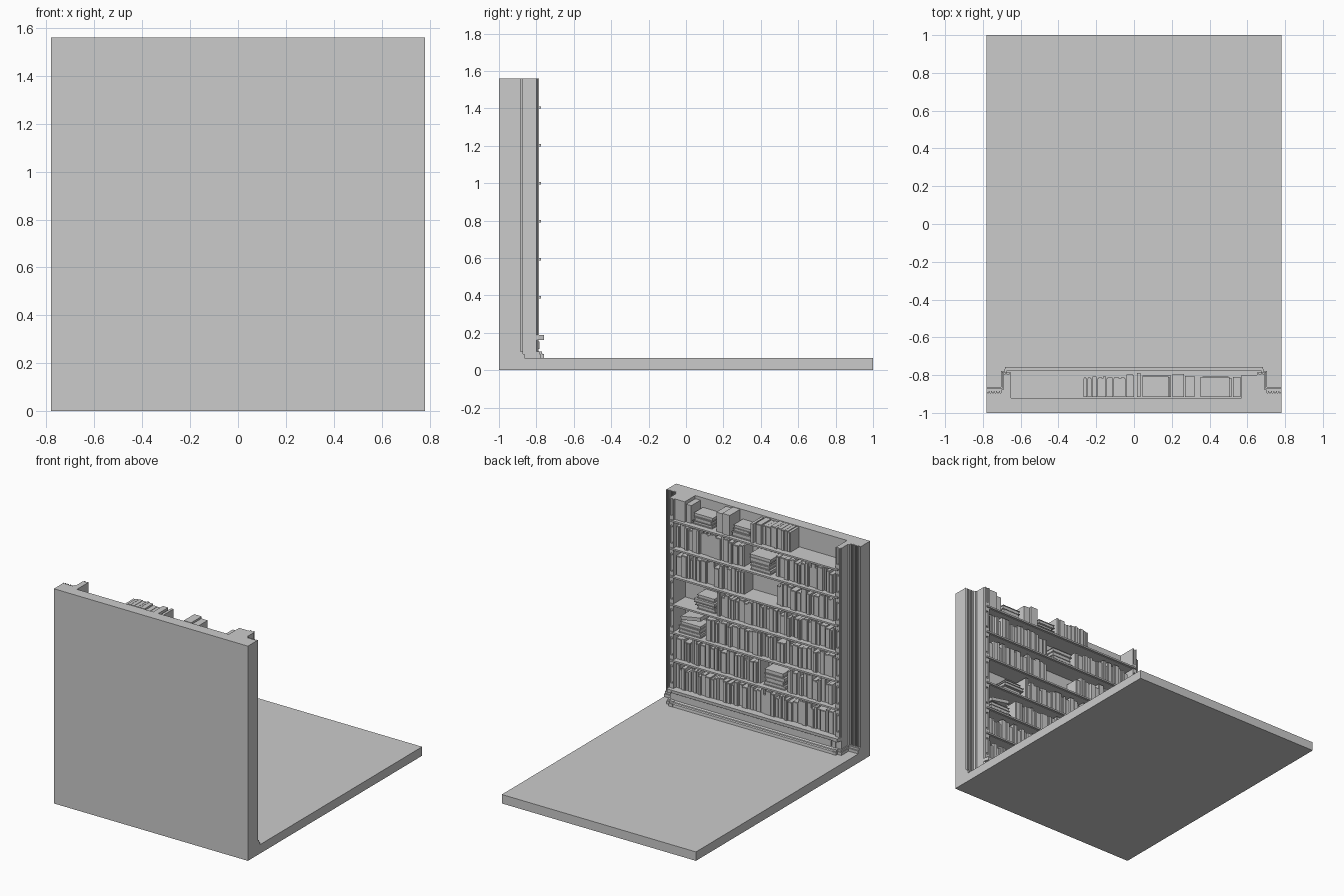
import bpy, math, random
from mathutils import Matrix, Vector

if "Cube" in bpy.data.objects:
    bpy.data.objects.remove(bpy.data.objects["Cube"])

random.seed(7)


def mesh_object(name, verts, faces):
    me = bpy.data.meshes.new(name)
    me.from_pydata(verts, [], faces)
    me.update()
    ob = bpy.data.objects.new(name, me)
    bpy.context.collection.objects.link(ob)
    return ob


def boxes(name, items):
    """One object from boxes (x0, x1, y0, y1, z0, z1[, tilt about y])."""
    verts, faces = [], []
    for it in items:
        x0, x1, y0, y1, z0, z1 = it[:6]
        tilt = Matrix.Rotation(it[6] if len(it) > 6 else 0, 3, 'Y')
        c = Vector(((x0 + x1) / 2, (y0 + y1) / 2, (z0 + z1) / 2))
        n = len(verts)
        for x, y, z in [(x0, y0, z0), (x1, y0, z0), (x1, y1, z0), (x0, y1, z0),
                        (x0, y0, z1), (x1, y0, z1), (x1, y1, z1), (x0, y1, z1)]:
            verts.append(c + tilt @ (Vector((x, y, z)) - c))
        faces += [tuple(n + i for i in f) for f in
                  [(3, 2, 1, 0), (4, 5, 6, 7), (0, 1, 5, 4), (1, 2, 6, 5), (2, 3, 7, 6), (3, 0, 4, 7)]]
    return mesh_object(name, verts, faces)


def prism(name, pts, place, a, b):
    """Extrude a counter-clockwise outline from a to b; place maps (u, v, w) to xyz."""
    n = len(pts)
    verts = [place(u, v, w) for w in (a, b) for u, v in pts]
    faces = [tuple(reversed(range(n))), tuple(range(n, 2 * n))]
    faces += [(i, (i + 1) % n, n + (i + 1) % n, n + i) for i in range(n)]
    return mesh_object(name, verts, faces)


def along_x(u, v, w):
    return (w, u, v)


def mirror_x(ob):
    ob.modifiers.new("mirror", 'MIRROR')


W, TOP, FLOOR = 0.78, 1.56, 0.065
BACK, FACE, IN, OUT = -0.92, -0.795, 0.65, 0.69

# L-shaped floor and back wall
prism("floor_and_back_wall", [(-1, 0), (1, 0), (1, FLOOR), (BACK, FLOOR), (BACK, TOP), (-1, TOP)],
      along_x, -W, W)

# Fluted side wall strip with bookcase side, as one plan outline
plan = [(IN, BACK), (W, BACK), (W, -0.885)]
flutes = 6
step = (W - 0.70) / flutes
for i in range(flutes):
    x = W - i * step
    plan += [(x - step * .15, -0.885), (x - step * .3, -0.895),
             (x - step * .7, -0.895), (x - step * .85, -0.885)]
plan += [(0.70, -0.875), (OUT, -0.875), (OUT, -0.80), (0.682, FACE), (IN, FACE)]
mirror_x(prism("side_wall", plan, lambda u, v, w: (u, v, w), FLOOR, TOP))

# Shelf boards with a nosing that runs over the side posts
levels = [0.187 + 0.203 * i for i in range(7)]
boards = []
for z in levels[1:]:
    boards += [(-IN, IN, BACK, -0.788, z - 0.009, z + 0.006),
               (-0.675, 0.675, -0.80, -0.775, z - 0.006, z + 0.006)]
boxes("shelves", boards)

# Panelled frames on the front of the side posts
frame = [(IN, 0.658, FACE, -0.786, 0.187, TOP), (0.676, 0.684, FACE, -0.786, 0.187, TOP)]
for i, z in enumerate(levels):
    z1 = min(z + 0.203, TOP)
    frame += [(0.657, 0.677, FACE, -0.786, z, z + 0.035)]
    if i < 6:
        frame += [(0.657, 0.677, FACE, -0.786, z1 - 0.035, z1),
                  (0.661, 0.673, FACE, -0.789, z + 0.05, z1 - 0.05)]
mirror_x(boxes("post_panels", frame))

# Bookcase plinth, its ledge and the stepped skirting
prism("plinth", [(BACK, FLOOR), (-0.762, FLOOR), (-0.764, 0.085), (-0.772, 0.09), (-0.774, 0.097),
                 (-0.788, 0.102), (-0.788, 0.16), (-0.76, 0.165), (-0.758, 0.187), (BACK, 0.187)],
      along_x, -IN, IN)
boxes("plinth_panel", [(-0.62, 0.62, -0.79, -0.782, 0.112, 0.152)])
corner = [(IN, BACK), (OUT, BACK), (OUT, -0.79), (0.682, -0.758), (IN, -0.758)]
mirror_x(prism("ledge_return", corner, lambda u, v, w: (u, v, w), 0.162, 0.187))


def skirting(name, d, z0, z1):
    outline = [(0.64, BACK), (W, BACK), (W, -0.885 + d), (OUT + d * .6, -0.885 + d),
               (OUT + d * .6, -0.79 + d * .5), (0.672, -0.79 + d * .5),
               (0.672, -0.782 + d), (0.64, -0.782 + d)]
    mirror_x(prism(name, outline, lambda u, v, w: (u, v, w), z0, z1))


skirting("skirting_lower", 0.022, FLOOR, 0.086)
skirting("skirting_upper", 0.013, 0.086, 0.101)


def upright(x_left, x_right, z):
    """Row of standing books running from x_left down to x_right."""
    out, x = [], x_left
    while x > x_right + 0.012:
        w = min(random.choice([0.018, 0.024, 0.03, 0.036, 0.045]), x - x_right)
        top = min(z + random.uniform(0.135, 0.175), TOP)
        front = random.uniform(-0.822, -0.80)
        out.append((x - w + 0.002, x, -0.915, front, z, top))
        # raised spine strip
        if w > 0.02:
            out.append((x - w + 0.006, x - 0.004, -0.83, front + 0.004, z + 0.004, top - 0.004))
        x -= w
    return out


def pile(x_left, x_right, z, count=4, tilt=0.0):
    """Books lying flat: covers with a recessed page block between."""
    out = []
    for i in range(count):
        h = random.uniform(0.024, 0.034)
        a = x_left - random.uniform(0, 0.02)
        b = x_right + random.uniform(0, 0.02)
        front = random.uniform(-0.815, -0.80)
        out += [(b, a, -0.915, front, z, z + 0.005, tilt),
                (b + 0.004, a - 0.004, -0.91, front - 0.005, z + 0.004, z + h - 0.004, tilt),
                (b, a, -0.915, front, z + h - 0.005, z + h - 0.001, tilt)]
        z += h
    return out


# Rows from the bottom shelf upward: (kind, left x, right x)
rows = [
    [("up", 0.645, -0.64)],
    [("up", 0.645, -0.03), ("pile", -0.05, -0.23), ("up", -0.25, -0.61)],
    [("lean", 0.63, 0.44), ("up", 0.40, -0.64)],
    [("pile", 0.50, 0.33), ("up", 0.31, -0.64)],
    [("up", 0.645, 0.10), ("up", -0.16, -0.62)],
    [("up", 0.645, 0.10), ("pile", 0.06, -0.12), ("up", -0.15, -0.62)],
    [("pile", 0.52, 0.35), ("pile", 0.20, 0.04), ("up", 0.0, -0.27)],
]
for i, row in enumerate(rows):
    z = levels[i] + (0.006 if i else 0)
    items = []
    for kind, a, b in row:
        if kind == "up":
            items += upright(a, b, z)
        elif kind == "pile":
            items += pile(a, b, z, 3 if i == 6 else 4)
        else:
            # pile of flat books with one propped on top at a slant
            items += pile(a, b, z, 3)
            items.append((b + 0.01, a - 0.02, -0.91, -0.81, z + 0.105, z + 0.13, math.radians(10)))
    if i == 6:
        # tall volumes cut flush with the top of the wall
        items += [(0.57, 0.65, BACK, -0.80, z, TOP), (0.525, 0.565, -0.915, -0.81, z, 1.54),
                  (0.27, 0.32, -0.915, -0.805, z, 1.55), (0.205, 0.265, -0.915, -0.795, z, TOP),
                  (0.015, 0.035, -0.915, -0.79, z, 1.55)]
    boxes("books_row_%d" % (i + 1), items)
